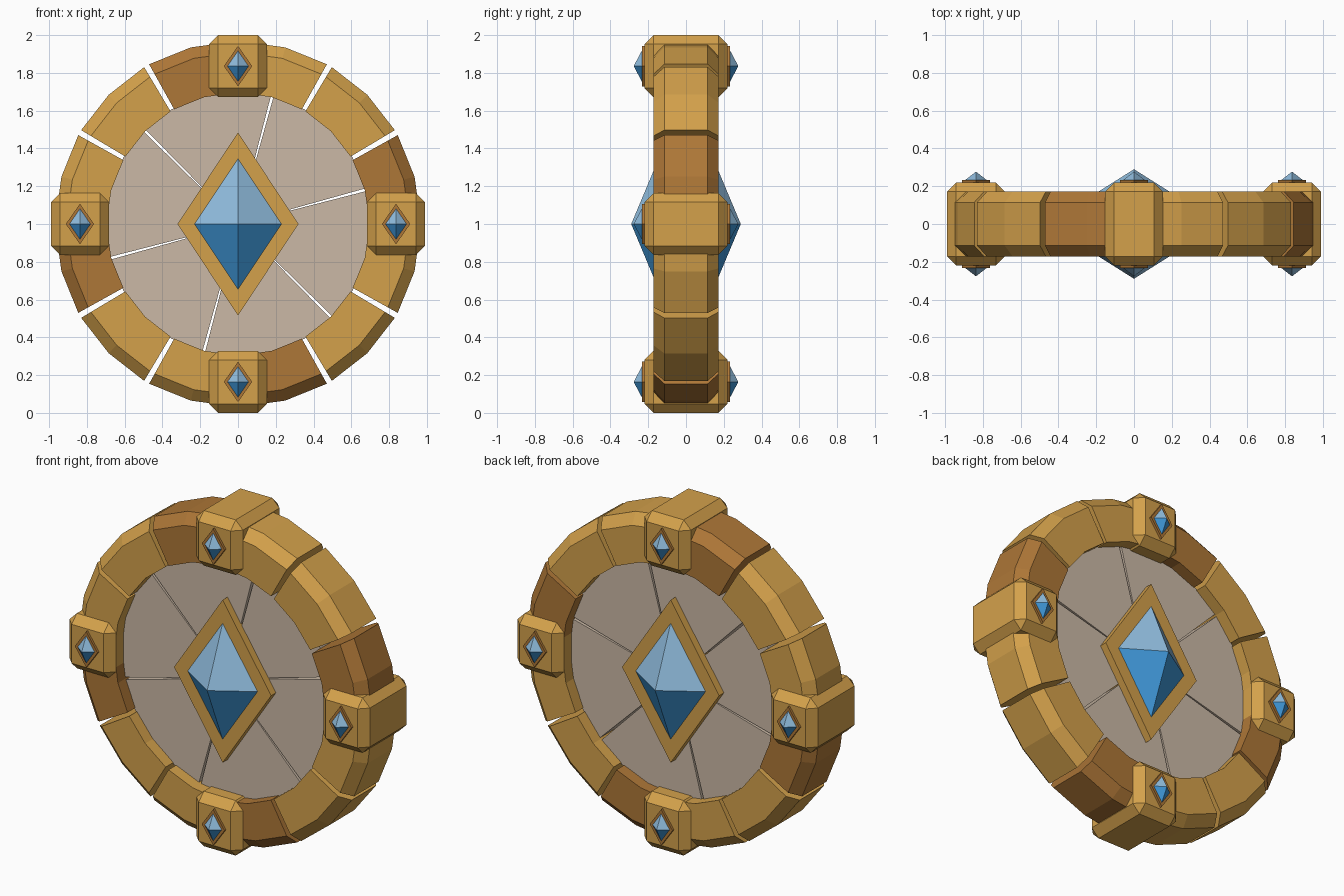
import bpy, bmesh, math
from mathutils import Vector

if "Cube" in bpy.data.objects:
    bpy.data.objects.remove(bpy.data.objects["Cube"])

C = Vector((0, 0, 1))          # centre of the medallion


def mat(name, rgb):
    m = bpy.data.materials.new(name)
    lin = [((c / 255 + 0.055) / 1.055) ** 2.4 for c in rgb]
    m.diffuse_color = (*lin, 1)
    m.use_nodes = True
    m.node_tree.nodes["Principled BSDF"].inputs["Base Color"].default_value = m.diffuse_color
    return m


gold = mat("gold", (212, 161, 75))
bronze = mat("bronze", (174, 119, 55))
stone = mat("stone", (203, 185, 166))
pale_blue = mat("pale_blue", (145, 190, 223))
deep_blue = mat("deep_blue", (62, 149, 213))


def finish(name, bm, *mats):
    bmesh.ops.recalc_face_normals(bm, faces=bm.faces)
    me = bpy.data.meshes.new(name)
    bm.to_mesh(me)
    bm.free()
    for m in mats:
        me.materials.append(m)
    ob = bpy.data.objects.new(name, me)
    bpy.context.collection.objects.link(ob)
    return ob


def sweep(name, section, angles, m):
    """Closed (radius, y) section swept through the angles about the y axis."""
    bm = bmesh.new()
    rings = [[bm.verts.new(C + Vector((r * math.cos(a), y, r * math.sin(a))))
              for r, y in section] for a in map(math.radians, angles)]
    n = len(section)
    for p, q in zip(rings, rings[1:]):
        for i in range(n):
            bm.faces.new((p[i], p[(i + 1) % n], q[(i + 1) % n], q[i]))
    bm.faces.new(rings[0])
    bm.faces.new(rings[-1])
    return finish(name, bm, m)


def diamond(c, w, h, y):
    return [c + Vector(p) for p in ((w, y, 0), (0, y, h), (-w, y, 0), (0, y, -h))]


def diamond_plate(name, c, w, h, d, m):
    """Diamond prism reaching from y = -d to y = d."""
    bm = bmesh.new()
    a = [bm.verts.new(p) for p in diamond(c, w, h, -d)]
    b = [bm.verts.new(p) for p in diamond(c, w, h, d)]
    bm.faces.new(a)
    bm.faces.new(b)
    for i in range(4):
        j = (i + 1) % 4
        bm.faces.new((a[i], a[j], b[j], b[i]))
    return finish(name, bm, m)


def gem(name, c, w, h, base, tip):
    """Pyramids on front and back: pale upper facets, deep lower facets."""
    bm = bmesh.new()
    for s in (-1, 1):
        v = [bm.verts.new(p) for p in diamond(c, w, h, s * base)]
        t = bm.verts.new(c + Vector((0, s * tip, 0)))
        bm.faces.new(v)
        for i in range(4):
            f = bm.faces.new((v[i], v[(i + 1) % 4], t))
            f.material_index = 0 if f.calc_center_median().z > c.z else 1
    return finish(name, bm, pale_blue, deep_blue)


# Rim: twelve chamfered segments with narrow gaps
rim = [(0.695, -0.172), (0.908, -0.172), (0.968, -0.115),
       (0.968, 0.115), (0.908, 0.172), (0.695, 0.172)]
for k in range(12):
    a = 30 * k
    sweep(f"rim_segment_{k + 1}", rim, (a + 0.9, a + 15, a + 29.1),
          bronze if k % 3 == 0 else gold)

# Inner disc: six wedges with hairline gaps
wedge = [(0.03, -0.1), (0.702, -0.1), (0.702, 0.1), (0.03, 0.1)]
for k in range(6):
    a = 15 + 60 * k
    sweep(f"disc_wedge_{k + 1}", wedge,
          (a + 0.6, a + 15, a + 30, a + 45, a + 59.4), stone)

# Central frame and gem
diamond_plate("centre_frame", C, 0.32, 0.485, 0.145, gold)
gem("centre_gem", C, 0.232, 0.348, 0.144, 0.29)

# Four bevelled blocks, each with a small mount and gem on both faces
for side, dx, dz in (("right", 1, 0), ("top", 0, 1), ("left", -1, 0), ("bottom", 0, -1)):
    c = C + Vector((0.837 * dx, 0, 0.836 * dz))
    bm = bmesh.new()
    bmesh.ops.create_cube(bm, size=1)
    bmesh.ops.scale(bm, vec=(0.306, 0.44, 0.328), verts=bm.verts)
    bmesh.ops.bevel(bm, geom=bm.edges[:], offset=0.048, segments=1,
                    affect='EDGES', profile=0.5)
    bmesh.ops.translate(bm, vec=c, verts=bm.verts)
    finish(f"{side}_block", bm, gold)
    diamond_plate(f"{side}_mount", c, 0.075, 0.107, 0.234, bronze)
    gem(f"{side}_gem", c, 0.057, 0.083, 0.233, 0.277)
